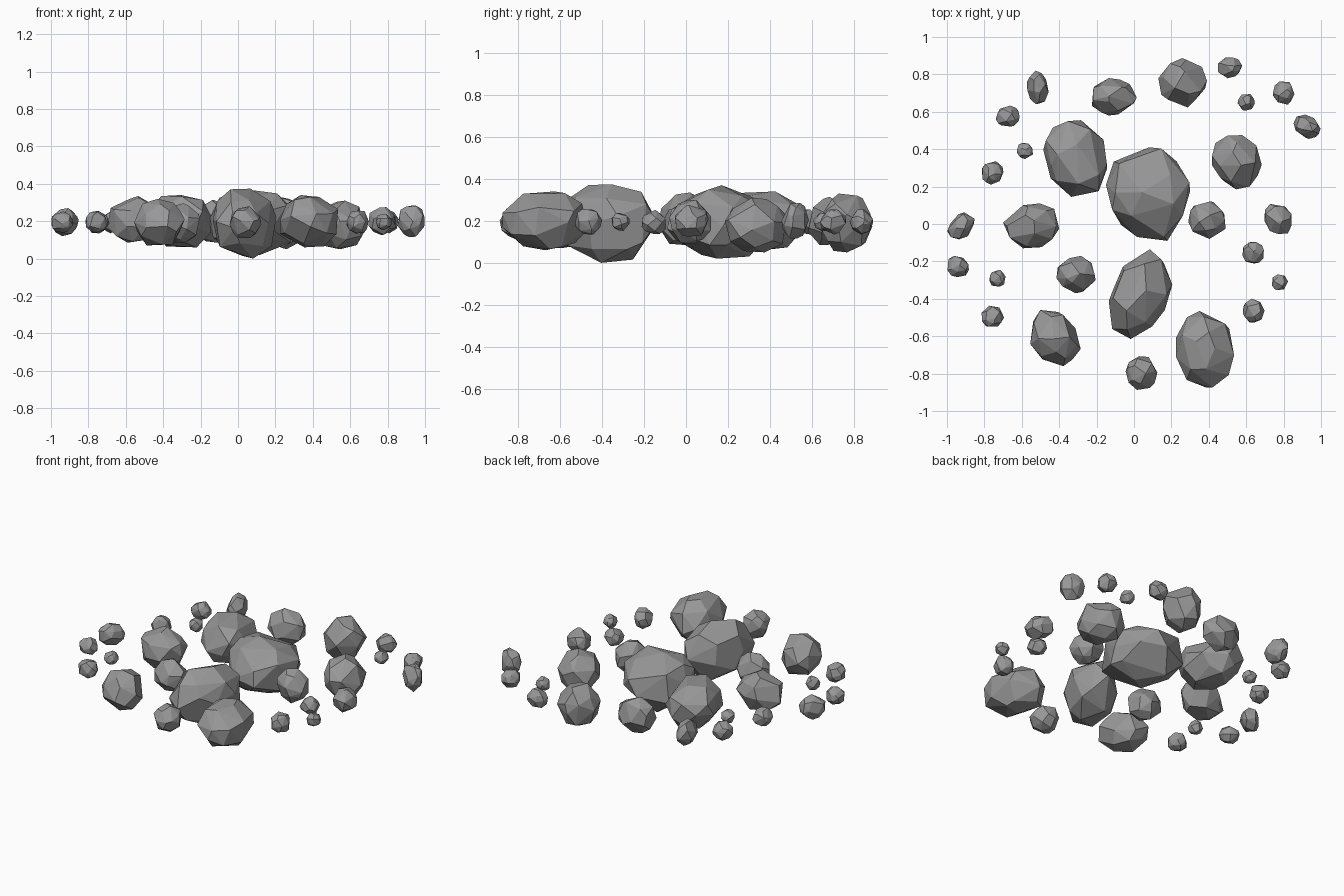
import bpy, bmesh, math, random
from mathutils import Vector, Matrix

random.seed(11)
stone = bpy.data.materials.new("grey stone")
stone.diffuse_color = (0.31, 0.31, 0.31, 1)


def rock(name, x, y, z, hx, hy, hz, angle=0, stretch=1.0, points=24):
    """Faceted convex boulder fitted to half sizes, long axis turned by angle."""
    turn = Matrix.Rotation(math.radians(angle), 3, 'Z')
    axis = Vector((random.random(), random.random(), 1)).normalized()
    spin = Matrix.Rotation(random.uniform(0, 6.28), 3, axis)
    pts = []
    for i in range(points):
        h = 1 - 2 * (i + 0.5) / points
        a = i * 2.39996
        r = math.sqrt(1 - h * h)
        p = Vector((r * math.cos(a), r * math.sin(a), h))
        p += Vector([random.uniform(-0.22, 0.22) for _ in range(3)])
        p = spin @ (p.normalized() * random.uniform(0.95, 1.07))
        p.x *= stretch
        pts.append(turn @ p)
    lo = [min(p[k] for p in pts) for k in range(3)]
    hi = [max(p[k] for p in pts) for k in range(3)]
    half = (hx, hy, hz)
    bm = bmesh.new()
    for p in pts:
        bm.verts.new([(2 * (p[k] - lo[k]) / (hi[k] - lo[k]) - 1) * half[k] for k in range(3)])
    bmesh.ops.convex_hull(bm, input=bm.verts[:])
    loose = [v for v in bm.verts if not v.link_faces]
    bmesh.ops.delete(bm, geom=loose, context='VERTS')
    # merge nearly flat neighbours into larger facets
    bmesh.ops.dissolve_limit(bm, angle_limit=math.radians(7), verts=bm.verts[:], edges=bm.edges[:])
    bmesh.ops.recalc_face_normals(bm, faces=bm.faces[:])
    me = bpy.data.meshes.new(name)
    bm.to_mesh(me)
    bm.free()
    me.materials.append(stone)
    ob = bpy.data.objects.new(name, me)
    ob.location = (x, y, z)
    bpy.context.collection.objects.link(ob)


# large boulders: centre, half sizes, long axis angle, stretch
boulders = [
    (0.075, 0.16, 0.195, 0.225, 0.25, 0.175, 115, 1.15),
    (-0.315, 0.35, 0.20, 0.17, 0.205, 0.14, 110, 1.25),
    (0.035, -0.375, 0.187, 0.17, 0.24, 0.187, 65, 1.45),
    (0.38, -0.67, 0.20, 0.155, 0.205, 0.14, 100, 1.35),
]
# medium stones
stones = [
    (-0.42, -0.61, 0.195, 0.135, 0.15, 0.125, 130, 1.2),
    (-0.55, -0.01, 0.21, 0.15, 0.12, 0.125, 0, 1.2),
    (-0.31, -0.27, 0.19, 0.105, 0.10, 0.105, 0, 1.0),
    (0.39, 0.02, 0.195, 0.10, 0.10, 0.105, 0, 1.0),
    (0.55, 0.33, 0.18, 0.133, 0.145, 0.13, 120, 1.2),
    (0.26, 0.755, 0.19, 0.13, 0.132, 0.14, 0, 1.0),
    (-0.105, 0.68, 0.20, 0.12, 0.10, 0.115, 0, 1.2),
    (0.04, -0.797, 0.195, 0.085, 0.09, 0.085, 0, 1.0),
    (-0.515, 0.73, 0.20, 0.058, 0.09, 0.08, 100, 1.4),
    (-0.925, -0.01, 0.195, 0.073, 0.072, 0.075, 45, 1.4),
    (0.77, 0.027, 0.20, 0.073, 0.08, 0.075, 120, 1.2),
    (0.925, 0.52, 0.20, 0.072, 0.065, 0.085, 150, 1.3),
]
# small pebbles: centre x, y and half sizes
pebbles = [
    (-0.675, 0.577, 0.064, 0.056), (-0.583, 0.39, 0.043, 0.043),
    (-0.755, 0.273, 0.057, 0.063), (-0.94, -0.227, 0.057, 0.057),
    (-0.73, -0.29, 0.043, 0.045), (-0.755, -0.493, 0.06, 0.056),
    (0.64, -0.463, 0.058, 0.064), (0.78, -0.312, 0.043, 0.042),
    (0.637, -0.153, 0.057, 0.058), (0.80, 0.70, 0.058, 0.062),
    (0.513, 0.835, 0.064, 0.056), (0.60, 0.65, 0.046, 0.044),
]
for i, b in enumerate(boulders):
    rock(f"boulder_{i + 1}", *b, points=26)
for i, s in enumerate(stones):
    rock(f"stone_{i + 1}", *s, points=25)
for i, (x, y, hx, hy) in enumerate(pebbles):
    rock(f"pebble_{i + 1}", x, y, 0.195, hx, hy, (hx + hy) / 2, points=24)
